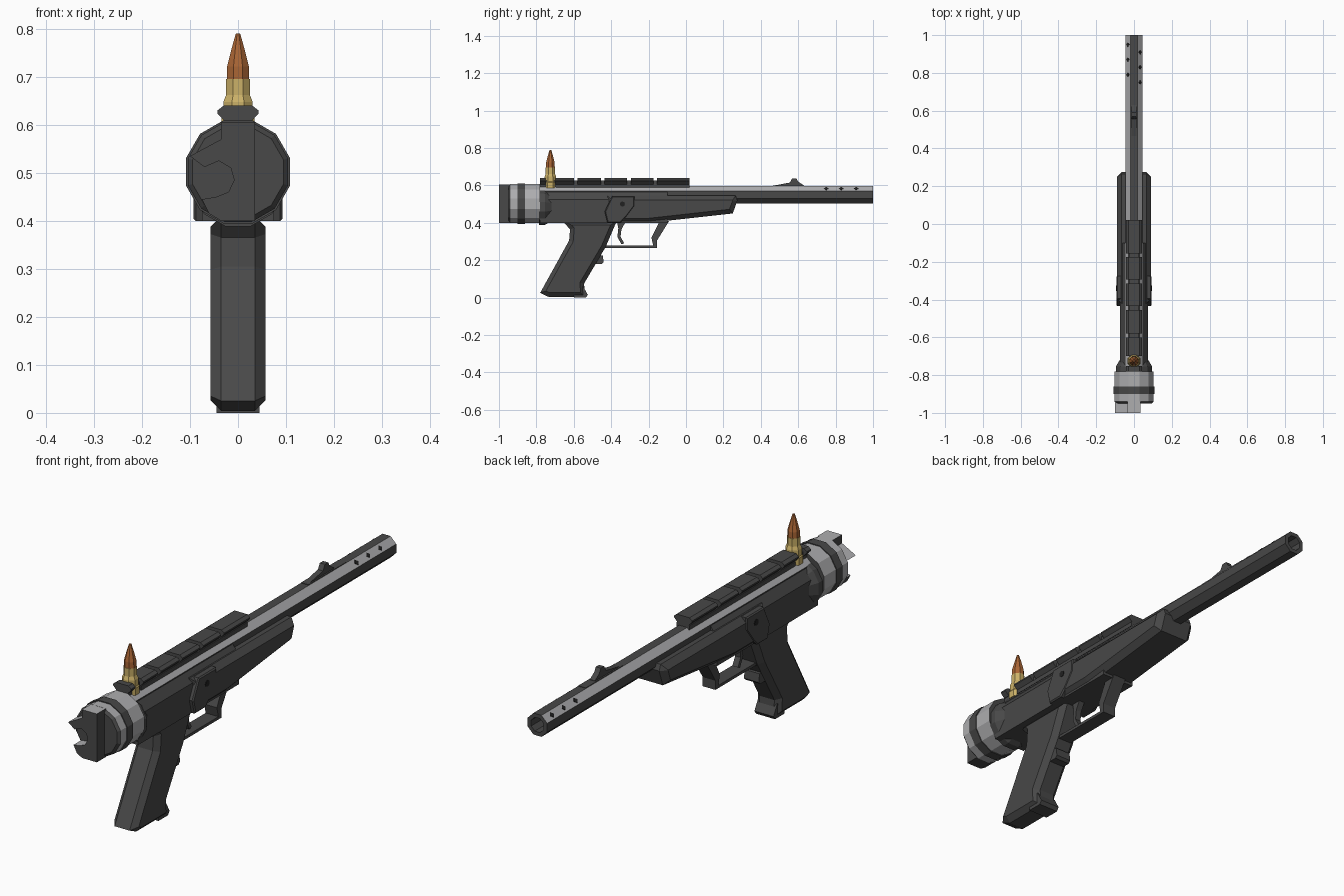
import bpy, bmesh, math
from mathutils import Vector, Matrix

cube = bpy.data.objects.get("Cube")
if cube:
    bpy.data.objects.remove(cube, do_unlink=True)


def material(name, rgb):
    m = bpy.data.materials.new(name)
    m.use_nodes = True
    m.diffuse_color = (*rgb, 1)
    bsdf = next(n for n in m.node_tree.nodes if n.type == 'BSDF_PRINCIPLED')
    bsdf.inputs["Base Color"].default_value = (*rgb, 1)
    return m


DARK = material("dark_gunmetal", (0.065, 0.065, 0.065))
STEEL = material("light_steel", (0.42, 0.42, 0.43))
BLACK = material("black_hole", (0.015, 0.015, 0.015))
BRASS = material("brass", (0.6, 0.44, 0.14))
COPPER = material("copper", (0.4, 0.13, 0.035))


def finish(bm, name, mats, rule=None):
    """Turn a bmesh into an object; rule(face) gives the material index."""
    bmesh.ops.remove_doubles(bm, verts=bm.verts, dist=0.0002)
    bmesh.ops.recalc_face_normals(bm, faces=bm.faces)
    bm.normal_update()
    if rule:
        for f in bm.faces:
            f.material_index = int(rule(f))
    me = bpy.data.meshes.new(name)
    bm.to_mesh(me)
    bm.free()
    for m in mats:
        me.materials.append(m)
    ob = bpy.data.objects.new(name, me)
    bpy.context.collection.objects.link(ob)
    return ob


def prism(name, pts, axis, lo, hi, mats=(DARK,), chamfer=0, rule=None):
    """Extrude an outline along x (points are y, z) or y (points are x, z)."""
    bm = bmesh.new()
    place = (lambda p, t: (t, *p)) if axis == 'x' else (lambda p, t: (p[0], t, p[1]))
    ends = [[bm.verts.new(place(p, t)) for p in pts] for t in (lo, hi)]
    caps = [bm.faces.new(e) for e in ends]
    n = len(pts)
    for i in range(n):
        j = (i + 1) % n
        bm.faces.new((ends[0][i], ends[0][j], ends[1][j], ends[1][i]))
    bmesh.ops.recalc_face_normals(bm, faces=bm.faces)
    if chamfer:
        edges = list({e for c in caps for e in c.edges})
        bmesh.ops.bevel(bm, geom=edges, offset=chamfer, segments=1, affect='EDGES')
    return finish(bm, name, mats, rule)


def lathe(name, profile, n, axis, centre, mats=(DARK,), rule=None):
    """Revolve (radius, distance) points about y or z, with a flat facing up."""
    bm = bmesh.new()
    rings = []
    for r, t in profile:
        ring = []
        for i in range(n):
            a = 2 * math.pi * (i + 0.5) / n
            u, v = r * math.cos(a), r * math.sin(a)
            co = (u, t, v) if axis == 'y' else (u, v, t)
            ring.append(bm.verts.new(Vector(co) + Vector(centre)))
        rings.append(ring)
    for a, b in zip(rings, rings[1:]):
        for i in range(n):
            j = (i + 1) % n
            bm.faces.new((a[i], a[j], b[j], b[i]))
    return finish(bm, name, mats, rule)


def mirrored(half):
    return half + [(-x, z) for x, z in reversed(half)]


# Octagonal barrel with bright upper flats and an open bore
BZ = 0.55


def upper_flat(f):
    c = f.calc_center_median()
    return 0.5 < f.normal.z < 0.9 and math.hypot(c.x, c.z - BZ) > 0.04


lathe("barrel", [(0, -0.78), (0.0495, -0.78), (0.0495, 1), (0.032, 1), (0.032, 0.8), (0, 0.8)],
      8, 'y', (0, 0, BZ), (DARK, STEEL), upper_flat)

# Diamond vents, staggered along the two upper flats
for side, name, start in ((1, "left", 0.75), (-1, "right", 0.79)):
    for k in range(3):
        bm = bmesh.new()
        bmesh.ops.create_cube(bm, size=1)
        d = Vector((side, 0, 1)).normalized()
        turn = Vector((0, 0, 1)).rotation_difference(d).to_matrix().to_4x4()
        place = Matrix.Translation(Vector((0, start + 0.08 * k, BZ)) + d * 0.0455)
        bm.transform(place @ turn @ Matrix.Rotation(math.pi / 4, 4, 'Z')
                     @ Matrix.Diagonal((0.017, 0.017, 0.004, 1)))
        finish(bm, f"{name}_vent_{k + 1}", (BLACK,))

# Front sight on a low ramp
prism("front_sight", [(0.46, 0.59), (0.46, 0.597), (0.555, 0.615), (0.568, 0.638),
                      (0.59, 0.638), (0.6, 0.62), (0.63, 0.6), (0.63, 0.59)], 'x', -0.012, 0.012)
prism("sight_base", [(0.45, 0.59), (0.45, 0.598), (0.7, 0.598), (0.7, 0.59)], 'x', -0.018, 0.018)

# Receiver, with shoulders sloping in to the barrel
prism("receiver", mirrored([(0.075, 0.4), (0.075, 0.525), (0.045, 0.565)]), 'y', -0.78, -0.1)
lathe("rear_collar", [(0, -0.785), (0.1, -0.785), (0.1, -0.755), (0.075, -0.715), (0, -0.715)],
      12, 'y', (0, 0, 0.485))

# Forestock and the raised side blocks
prism("forestock", [(-0.42, 0.4), (-0.42, 0.545), (0.265, 0.545), (0.275, 0.52), (0.25, 0.45),
                    (-0.2, 0.4)], 'x', -0.09, 0.09, chamfer=0.024)
prism("side_blocks", [(-0.435, 0.46), (-0.395, 0.543), (-0.275, 0.543), (-0.275, 0.49),
                      (-0.32, 0.43), (-0.35, 0.4), (-0.42, 0.4)], 'x', -0.093, 0.093, chamfer=0.005)
prism("cross_pin", [(-0.34 + 0.014 * math.cos(k * math.pi / 4), 0.5 + 0.014 * math.sin(k * math.pi / 4))
                    for k in range(8)], 'x', -0.095, 0.095, (BLACK,))

# Rotating breech cap: steel sides, dark ends, dark band
CAP = (0, 0, 0.502)
lathe("breech_cap", [(0, -0.95), (0.098, -0.95), (0.108, -0.94), (0.108, -0.78), (0, -0.78)],
      12, 'y', CAP, (DARK, STEEL), lambda f: abs(f.normal.y) < 0.4)
lathe("cap_band", [(0.09, -0.9), (0.112, -0.9), (0.112, -0.86), (0.09, -0.86)], 12, 'y', CAP)

# Upright cap lever with a thumb notch and side tab
prism("cap_lever", [(0.035, 0.4), (0.035, 0.606), (-0.035, 0.606), (-0.035, 0.57), (-0.1, 0.535),
                    (-0.07, 0.512), (-0.04, 0.525), (-0.015, 0.51), (-0.008, 0.485),
                    (-0.02, 0.46), (-0.045, 0.45), (-0.075, 0.445), (-0.06, 0.415), (-0.035, 0.4)],
      'y', -1, -0.94, (DARK, STEEL), rule=lambda f: f.normal.z > 0.5)

# Sight rail: narrow spine carrying dovetail teeth
prism("rail_spine", mirrored([(0.024, 0.585), (0.024, 0.625)]), 'y', -0.78, 0.02)
prism("rail_foot", mirrored([(0.03, 0.588), (0.03, 0.606)]), 'y', -0.695, 0.02)
tooth = mirrored([(0.026, 0.606), (0.043, 0.624), (0.043, 0.63), (0.03, 0.64)])
cuts = [(-0.78, -0.752), (-0.698, -0.6), (-0.58, -0.455), (-0.435, -0.315),
        (-0.295, -0.175), (-0.155, 0.02)]
for k, (lo, hi) in enumerate(cuts):
    prism(f"rail_tooth_{k + 1}", tooth, 'y', lo, hi)

# Upright cartridge
SHELL = (0, -0.725, 0)
lathe("cartridge_case", [(0, 0.585), (0.037, 0.585), (0.037, 0.615), (0.033, 0.62), (0.033, 0.648),
                         (0.027, 0.662), (0.027, 0.696), (0, 0.696)], 8, 'z', SHELL, (BRASS,))
lathe("bullet_tip", [(0, 0.69), (0.0255, 0.69), (0.0245, 0.722), (0.015, 0.757), (0.005, 0.79), (0, 0.79)],
      8, 'z', SHELL, (COPPER,))

# Raked grip with chamfered edges and a finger rest
prism("grip", [(-0.66, 0.41), (-0.62, 0.365), (-0.625, 0.305), (-0.78, 0.025), (-0.735, 0.004),
               (-0.54, 0.004), (-0.545, 0.075), (-0.43, 0.27), (-0.37, 0.41)],
      'x', -0.057, 0.057, chamfer=0.022)
prism("grip_toe", [(-0.6, 0), (-0.535, 0), (-0.525, 0.015), (-0.55, 0.06), (-0.6, 0.06)],
      'x', -0.045, 0.045)
prism("finger_rest", [(-0.5, 0.18), (-0.45, 0.18), (-0.44, 0.19), (-0.445, 0.225), (-0.48, 0.23)],
      'x', -0.035, 0.035)

# Trigger guard and trigger
prism("trigger_guard", [(-0.46, 0.266), (-0.155, 0.266), (-0.155, 0.305), (-0.09, 0.41),
                        (-0.14, 0.41), (-0.185, 0.32), (-0.175, 0.278), (-0.46, 0.278)],
      'x', -0.03, 0.03)
prism("trigger", [(-0.37, 0.41), (-0.32, 0.41), (-0.345, 0.365), (-0.35, 0.325), (-0.33, 0.29),
                  (-0.345, 0.285), (-0.367, 0.325), (-0.362, 0.37)], 'x', -0.013, 0.013)
